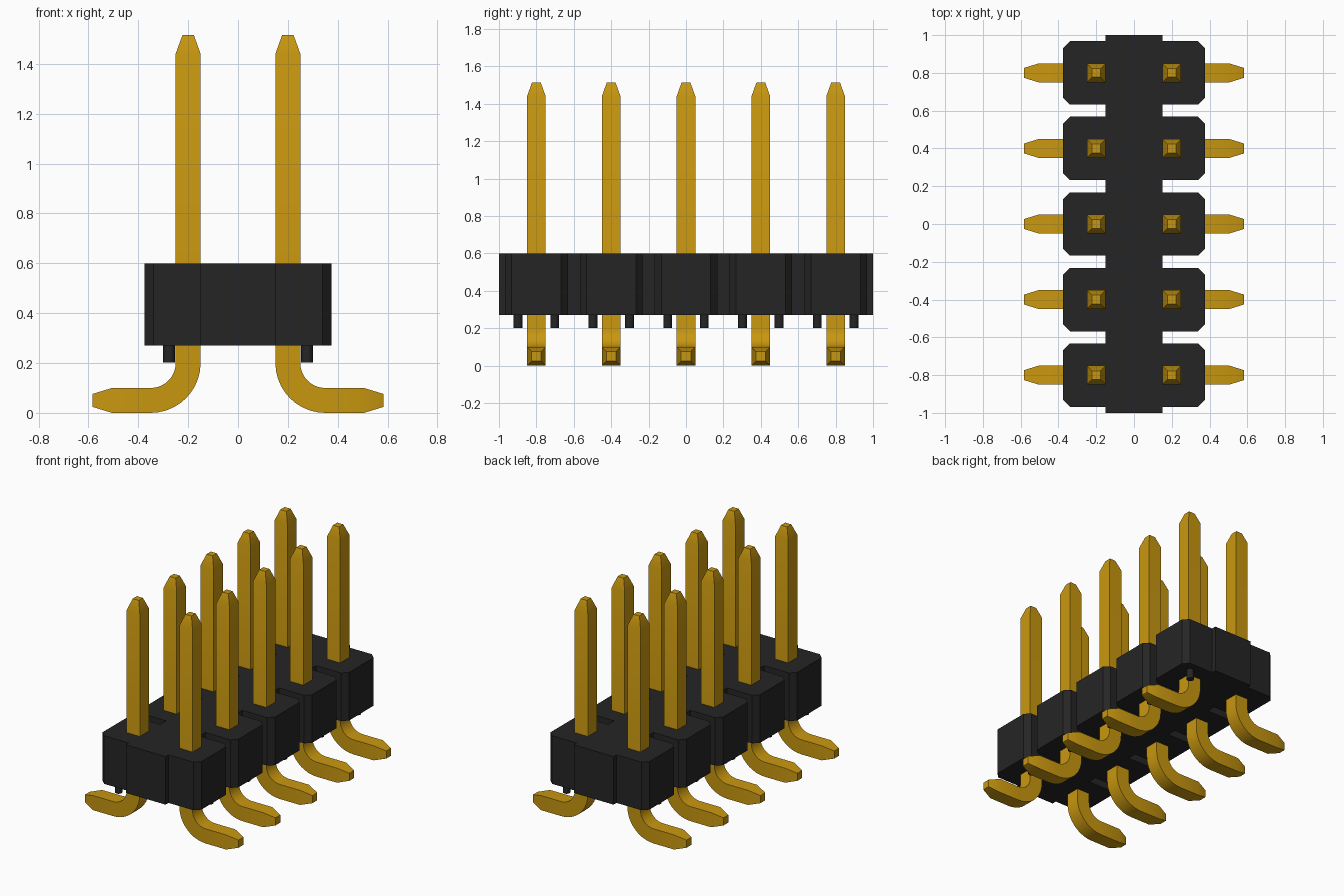
import bpy, bmesh, math
from mathutils import Vector

cube = bpy.data.objects.get("Cube")
if cube:
    bpy.data.objects.remove(cube, do_unlink=True)

PITCH = 0.4
ROWS = [PITCH * i for i in range(-2, 3)]


def material(name, rgb, metallic=0.0):
    m = bpy.data.materials.new(name)
    m.use_nodes = True
    m.diffuse_color = (*rgb, 1)
    m.node_tree.nodes["Principled BSDF"].inputs["Base Color"].default_value = (*rgb, 1)
    return m


gold = material("gold", (0.58, 0.31, 0.005))
black = material("black plastic", (0.0185, 0.0185, 0.0185))


def finish(bm, name, mat):
    bmesh.ops.recalc_face_normals(bm, faces=bm.faces)
    me = bpy.data.meshes.new(name)
    bm.to_mesh(me)
    bm.free()
    me.materials.append(mat)
    ob = bpy.data.objects.new(name, me)
    bpy.context.collection.objects.link(ob)
    return ob


def smooth(ob):
    bpy.ops.object.select_all(action='DESELECT')
    ob.select_set(True)
    bpy.context.view_layer.objects.active = ob
    bpy.ops.object.shade_smooth_by_angle(angle=math.radians(30))


# Housing: one outline with chamfered blocks and notches, extruded upwards
SPINE, SIDE, HALF, CHAMFER = 0.15, 0.375, 0.168, 0.036
right_edge = [(SPINE, -1.0)]
for y in ROWS:
    right_edge += [(SPINE, y - HALF), (SIDE - CHAMFER, y - HALF), (SIDE, y - HALF + CHAMFER),
                   (SIDE, y + HALF - CHAMFER), (SIDE - CHAMFER, y + HALF), (SPINE, y + HALF)]
right_edge.append((SPINE, 1.0))
outline = right_edge + [(-x, -y) for x, y in right_edge]

bm = bmesh.new()
base = bm.faces.new([bm.verts.new((x, y, 0.27)) for x, y in outline])
top = bmesh.ops.extrude_face_region(bm, geom=[base], use_keep_orig=True)
bmesh.ops.translate(bm, vec=(0, 0, 0.33),
                    verts=[v for v in top["geom"] if isinstance(v, bmesh.types.BMVert)])
finish(bm, "housing", black)


# Pin: square section swept from the tip, round the bend, out to the foot
def make_pin():
    bend_x, bend_z, bend_r, steps = 0.35, 0.2, 0.15, 10
    h, tip = 0.05, 0.023
    stations = [(0.2, 1.515, 0, tip), (0.2, 1.44, 0, h)]      # x, z, angle, half width
    for i in range(steps + 1):
        a = math.pi / 2 * i / steps
        stations.append((bend_x - bend_r * math.cos(a), bend_z - bend_r * math.sin(a), a, h))
    stations += [(0.505, 0.05, math.pi / 2, h), (0.583, 0.05, math.pi / 2, 0.026)]
    bm = bmesh.new()
    rings = []
    for x, z, a, w in stations:
        across = Vector((math.cos(a), 0, math.sin(a)))
        side = Vector((0, 1, 0))
        rings.append([bm.verts.new(Vector((x, 0, z)) + across * w * s + side * w * t)
                      for s, t in ((1, 1), (1, -1), (-1, -1), (-1, 1))])
    for r0, r1 in zip(rings, rings[1:]):
        for i in range(4):
            j = (i + 1) % 4
            bm.faces.new((r0[i], r0[j], r1[j], r1[i]))
    bm.faces.new(rings[0])
    bm.faces.new(rings[-1])
    ob = finish(bm, "pin", gold)
    smooth(ob)
    return ob


# Standoff: small round foot under the housing
def make_standoff():
    bm = bmesh.new()
    bmesh.ops.create_cone(bm, cap_ends=True, segments=16, radius1=0.0235, radius2=0.0235, depth=0.08)
    bmesh.ops.translate(bm, vec=(0.277, 0.098, 0.242), verts=bm.verts)
    ob = finish(bm, "standoff", black)
    smooth(ob)
    return ob


# Repeat along both rows; the right row is the left one turned half round
for source in (make_pin(), make_standoff()):
    part = source.name
    for side, turn in (("left", 0), ("right", math.pi)):
        for n, y in enumerate(ROWS, 1):
            ob = bpy.data.objects.new(f"{side}_{part}_{n}", source.data)
            ob.location.y = y
            ob.rotation_euler.z = turn
            bpy.context.collection.objects.link(ob)
    bpy.data.objects.remove(source)
